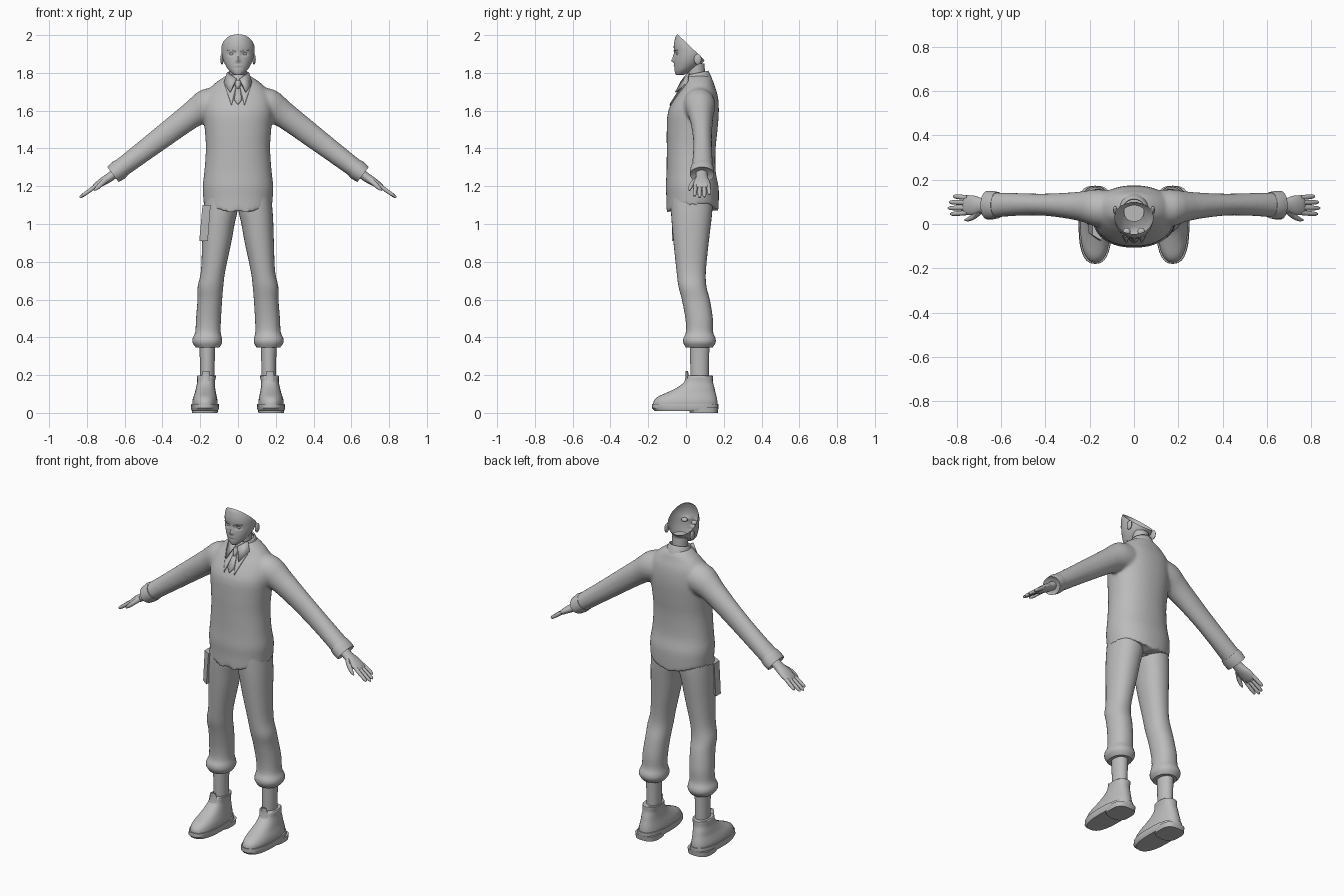
import bpy, bmesh, math
from mathutils import Vector

cube = bpy.data.objects.get("Cube")
if cube:
    bpy.data.objects.remove(cube)

GREY = (0.5, 0.5, 0.5, 1)
mat = bpy.data.materials.new("plain_grey")
mat.use_nodes = True
mat.diffuse_color = GREY
bsdf = next(n for n in mat.node_tree.nodes if n.type == 'BSDF_PRINCIPLED')
bsdf.inputs["Base Color"].default_value = GREY
bsdf.inputs["Roughness"].default_value = 0.8


def finish(name, bm, mirror=False, angle=40):
    """Turn a bmesh into a shaded object, optionally mirrored across x."""
    bmesh.ops.recalc_face_normals(bm, faces=bm.faces)
    for f in bm.faces:
        f.smooth = True
    me = bpy.data.meshes.new(name)
    bm.to_mesh(me)
    bm.free()
    me.set_sharp_from_angle(angle=math.radians(angle))
    me.materials.append(mat)
    ob = bpy.data.objects.new(name, me)
    bpy.context.collection.objects.link(ob)
    if mirror:
        ob.modifiers.new("mirror", 'MIRROR').use_mirror_merge = False
    return ob


def level(z, x0, x1, y0, y1):
    """Horizontal ring from its extents."""
    return (Vector(((x0 + x1) / 2, (y0 + y1) / 2, z)),
            Vector(((x1 - x0) / 2, 0, 0)), Vector((0, (y1 - y0) / 2, 0)))


def cross(x, y, z, r, ry, lean=0.65):
    """Ring across the arm, leaning by an angle from vertical."""
    return (Vector((x, y, z)), Vector((0, ry, 0)),
            Vector((math.sin(lean), 0, math.cos(lean))) * r)


def spline(a, b, c, d, t):
    return 0.5 * (2 * b + (c - a) * t + (2 * a - 5 * b + 4 * c - d) * t * t
                  + (3 * b - a - 3 * c + d) * t ** 3)


def loft(bm, rings, n=28, steps=3, power=1.0, caps=True):
    """Skin smooth sections through the rings."""
    dense = []
    for i in range(len(rings) - 1):
        four = [rings[max(0, min(len(rings) - 1, i + k))] for k in (-1, 0, 1, 2)]
        for s in range(steps):
            dense.append([spline(*(q[j] for q in four), s / steps) for j in range(3)])
    dense.append(rings[-1])
    loops = []
    for c, u, v in dense:
        loop = []
        for k in range(n):
            a = 2 * math.pi * k / n
            ca, sa = math.cos(a), math.sin(a)
            loop.append(bm.verts.new(c + u * math.copysign(abs(ca) ** power, ca)
                                     + v * math.copysign(abs(sa) ** power, sa)))
        loops.append(loop)
    for p, q in zip(loops, loops[1:]):
        for k in range(n):
            bm.faces.new((p[k], p[(k + 1) % n], q[(k + 1) % n], q[k]))
    if caps:
        bm.faces.new(loops[0])
        bm.faces.new(loops[-1])
    return loops


def part(name, rings, mirror=True, **kw):
    bm = bmesh.new()
    loft(bm, rings, **kw)
    return finish(name, bm, mirror)


def plate(name, points, target, thick=0.006, mirror=False):
    """Thin panel in x, z projected backwards onto a target surface."""
    bm = bmesh.new()
    bm.faces.new([bm.verts.new((x, -0.3, z)) for x, z in points])
    bmesh.ops.subdivide_edges(bm, edges=bm.edges[:], cuts=5, use_grid_fill=True)
    ob = finish(name, bm, mirror)
    wrap = ob.modifiers.new("wrap", 'SHRINKWRAP')
    wrap.target = target
    wrap.wrap_method = 'PROJECT'
    wrap.use_project_y = True
    wrap.use_negative_direction = False
    wrap.offset = 0.003
    wrap.wrap_mode = 'ABOVE_SURFACE'
    sol = ob.modifiers.new("thickness", 'SOLIDIFY')
    sol.thickness = thick
    sol.offset = 0
    return ob


# Sweater: torso and two sleeves fused into one soft surface
bm = bmesh.new()
torso = [(1.08, .18, -.104, .172), (1.14, .184, -.104, .174), (1.2, .187, -.107, .172),
         (1.28, .178, -.103, .157), (1.4, .17, -.102, .157), (1.5, .176, -.102, .167),
         (1.6, .185, -.094, .174), (1.68, .172, -.05, .168), (1.73, .138, -.015, .152),
         (1.765, .095, 0, .14), (1.785, .062, .01, .125)]
loops = loft(bm, [level(z, -w, w, a, b) for z, w, a, b in torso], n=48, power=.9)
for v in loops[0]:
    v.co.z = 1.055 + .055 * (v.co.x / .18) ** 2 + (.015 if v.co.y > .03 else 0)
    if v.co.y < 0 and abs(v.co.x) < .012:
        v.co.z += .04
sleeve = [cross(.08, .065, 1.635, .095, .085, 0), cross(.17, .072, 1.625, .088, .084, .3),
          cross(.25, .08, 1.574, .07, .065, .55), cross(.4, .087, 1.461, .061, .05),
          cross(.54, .088, 1.355, .054, .052), cross(.64, .085, 1.28, .05, .058)]
for side in (1, -1):
    loft(bm, [tuple(Vector((p.x * side, p.y, p.z)) for p in r) for r in sleeve])
sweater = finish("sweater", bm)
re = sweater.modifiers.new("fuse", 'REMESH')
re.mode = 'VOXEL'
re.voxel_size = .009
re.use_smooth_shade = True
sm = sweater.modifiers.new("soften", 'SMOOTH')
sm.factor = .5
sm.iterations = 6

# Sleeve cuffs, wrists and hands
part("shirt_cuff", [cross(.615, .085, 1.298, .052, .06), cross(.635, .085, 1.283, .055, .064),
                    cross(.662, .085, 1.262, .05, .064), cross(.655, .085, 1.267, .036, .048)], steps=1)
part("palm", [cross(.63, .083, 1.285, .024, .03), cross(.68, .083, 1.247, .024, .032),
              cross(.72, .084, 1.222, .021, .044), cross(.755, .085, 1.199, .015, .044),
              cross(.768, .085, 1.19, .008, .038)], n=20)
for i, name in enumerate(("index", "middle", "ring", "little")):
    y = .051 + .0225 * i
    reach = (.075, .085, .08, .062)[i]
    fan = (i - 1.5) * .004
    part(name + "_finger", [cross(.75 + reach * t, y + fan * t, 1.203 - .72 * reach * t, r, r)
                            for t, r in ((0, .011), (.5, .011), (.9, .009), (1.03, .004))], n=10)
part("thumb", [cross(.69, .06, 1.24, .016, .016), cross(.72, .035, 1.215, .014, .014),
               cross(.745, .022, 1.192, .011, .01), cross(.762, .018, 1.178, .004, .004)], n=10)

# Trousers with gathered ankle cuffs
legs = [(1.17, .002, .172, -.08, .14), (1.08, .001, .182, -.08, .14), (1.0, .018, .187, -.075, .132),
        (.9, .036, .19, -.066, .12), (.75, .068, .196, -.05, .105), (.67, .078, .213, -.04, .108),
        (.6, .084, .214, -.022, .126), (.5, .09, .222, -.003, .142), (.43, .092, .226, 0, .143),
        (.395, .085, .24, -.014, .156), (.37, .085, .24, -.014, .156), (.345, .1, .222, 0, .14)]
part("trouser_leg", [level(*r) for r in legs], n=32, power=.92)
part("hip_seat", [level(1.19, -.165, .165, -.08, .14), level(1.12, -.15, .15, -.08, .14),
                  level(1.07, -.06, .06, -.04, .1)], mirror=False)

# Hanging flap on the right hip
bm = bmesh.new()
flap = [bm.verts.new(p) for p in ((-.188, -.05, 1.1), (-.145, -.075, 1.1),
                                  (-.16, -.074, .91), (-.205, -.04, .91))]
geo = bmesh.ops.extrude_face_region(bm, geom=[bm.faces.new(flap)])["geom"]
bmesh.ops.translate(bm, verts=[g for g in geo if isinstance(g, bmesh.types.BMVert)], vec=(0, .05, 0))
finish("hip_flap", bm, angle=20)

# Ankles, shoes and soles
part("ankle", [level(.38, .12, .206, .02, .125), level(.28, .123, .202, .022, .122),
               level(.15, .125, .2, .025, .12)])
shoe = [(.03, .108, .24, -.174, .166), (.06, .108, .242, -.172, .166), (.085, .112, .236, -.15, .162),
        (.108, .117, .228, -.1, .156), (.135, .121, .222, -.045, .15), (.165, .122, .216, -.008, .142),
        (.195, .116, .216, .004, .142), (.198, .126, .206, .016, .13)]
part("shoe_upper", [level(*r) for r in shoe], power=.85)
part("shoe_sole", [level(.01, .108, .244, -.165, .166), level(.025, .1, .25, -.18, .173),
                   level(.048, .102, .247, -.179, .171)], steps=1, power=.8)
part("shoe_heel", [level(0, .108, .243, .02, .168), level(.03, .104, .246, .015, .172)],
     steps=1, power=.7)
part("shoe_tongue", [level(.15, .145, .195, -.012, .015), level(.19, .147, .193, -.003, .016),
                     level(.222, .152, .188, -.002, .01)], n=12)

# Neck and folded collar
part("neck", [level(1.72, -.046, .046, .01, .1), level(1.8, -.044, .044, .012, .1),
              level(1.85, -.046, .046, .01, .098)], mirror=False)
bm = bmesh.new()
loft(bm, [level(1.74, -.08, .08, -.02, .142), level(1.775, -.067, .067, -.005, .13),
          level(1.8, -.058, .058, .002, .118)], caps=False)
for v in bm.verts:
    v.co.z += .2 * (v.co.y - .06)
collar = finish("collar_band", bm)
collar.modifiers.new("thickness", 'SOLIDIFY').thickness = .008
bm = bmesh.new()
bm.faces.new([bm.verts.new(p) for p in ((.006, -.012, 1.766), (.055, .018, 1.8),
                                        (.072, .01, 1.745), (.04, -.052, 1.695))])
wing = finish("collar_wing", bm, mirror=True)
wing.modifiers.new("thickness", 'SOLIDIFY').thickness = .008

# Neckline panels and tie
plate("neckline_panel", [(.07, 1.735), (.034, 1.625), (.008, 1.73)], sweater, mirror=True)
plate("tie_blade", [(-.01, 1.73), (.01, 1.73), (.02, 1.655), (0, 1.63), (-.02, 1.655)], sweater, .009)
part("tie_knot", [level(1.76, -.018, .018, -.026, .01), level(1.745, -.017, .017, -.034, .01),
                  level(1.718, -.01, .01, -.046, .01)], mirror=False, n=12)

# Head: open shell with a modelled face, cut along a slanting hairline
bm = bmesh.new()
skull = [(1.788, .018, -.052, -.015), (1.8, .034, -.058, .012), (1.82, .053, -.061, .045),
         (1.85, .071, -.063, .085), (1.88, .082, -.062, .105), (1.91, .087, -.063, .12),
         (1.94, .087, -.065, .122), (1.97, .081, -.061, .115), (2.0, .066, -.05, .1), (2.02, .03, -.02, .05)]
loft(bm, [level(z, -w, w, a, b) for z, w, a, b in skull], n=56, steps=5)
features = [(0, 1.866, .009, .009, -.016), (0, 1.885, .007, .014, -.008), (.034, 1.9, .016, .01, .01),
            (-.034, 1.9, .016, .01, .01), (0, 1.838, .02, .004, -.003), (0, 1.828, .016, .004, .003)]
for v in bm.verts:
    if v.co.y < 0:
        x, z = v.co.x, v.co.z
        v.co.y += sum(h * math.exp(-((x - a) / s) ** 2 - ((z - b) / t) ** 2)
                      for a, b, s, t, h in features)
bmesh.ops.bisect_plane(bm, geom=bm.verts[:] + bm.edges[:] + bm.faces[:],
                       plane_co=(0, -.04, 2.0), plane_no=(0, .69, .72), clear_outer=True)
head = finish("head_shell", bm, angle=60)
plate("eyebrow", [(.012, 1.914), (.03, 1.922), (.058, 1.92), (.03, 1.916)], head, .004, mirror=True)


def ball(name, centre, radii):
    c, r = Vector(centre), radii
    part(name, [(c + Vector((0, 0, r[2] * math.sin(t))), Vector((r[0] * math.cos(t), 0, 0)),
                 Vector((0, r[1] * math.cos(t), 0))) for t in (-1.5, -1, -.5, 0, .5, 1, 1.5)], n=16, steps=2)


ball("eye", (.033, -.034, 1.9), (.017, .017, .012))
ball("ear", (.085, .062, 1.872), (.009, .02, .028))
